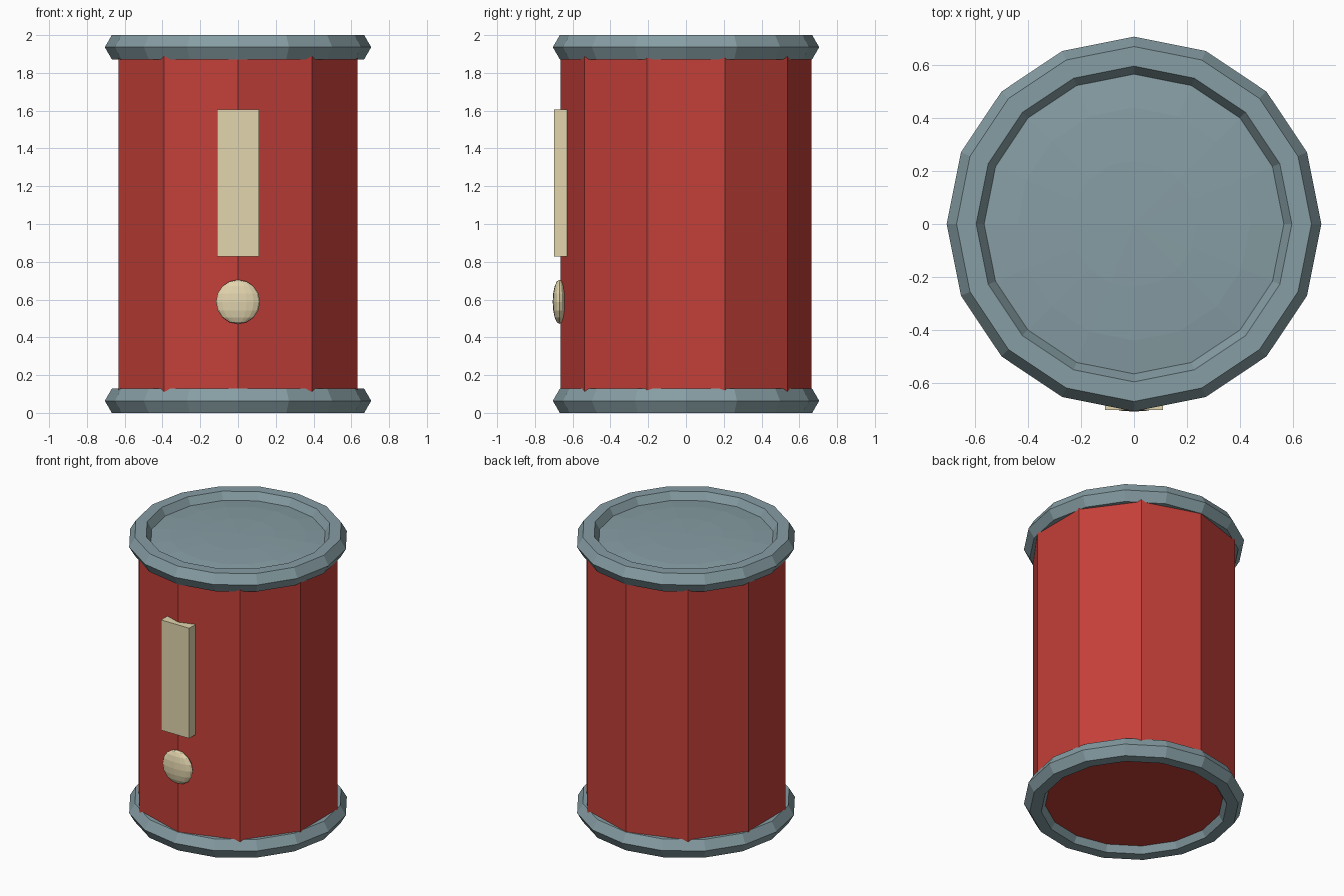
import bpy

if "Cube" in bpy.data.objects:
    bpy.data.objects.remove(bpy.data.objects["Cube"])


def material(name, rgb):
    m = bpy.data.materials.new(name)
    m.diffuse_color = (*rgb, 1)
    m.use_nodes = True
    m.node_tree.nodes["Principled BSDF"].inputs["Base Color"].default_value = m.diffuse_color
    return m


RED = material("red", (0.55, 0.05, 0.04))
STEEL = material("blue_grey", (0.24, 0.34, 0.37))
CREAM = material("cream", (0.76, 0.66, 0.42))


def finish(name, mat, scale=(1, 1, 1)):
    ob = bpy.context.object
    ob.name = name
    ob.scale = scale
    ob.data.materials.append(mat)
    return ob


# ten-sided drum body, corner facing the front
bpy.ops.mesh.primitive_cylinder_add(vertices=10, radius=0.665, depth=1.88, location=(0, 0, 0.985))
finish("body", RED)

# hexagonal-section hoops at both ends
for name, z in (("bottom_rim", 0.064), ("top_rim", 1.936)):
    bpy.ops.mesh.primitive_torus_add(major_segments=16, minor_segments=6,
                                     major_radius=0.631, minor_radius=0.074,
                                     location=(0, 0, z))
    finish(name, STEEL)

# shallow domed lid sunk inside the top rim
bpy.ops.mesh.primitive_uv_sphere_add(segments=16, ring_count=8, radius=1, location=(0, 0, 1.93))
finish("lid", STEEL, (0.62, 0.62, 0.045))

# front plate and round button
bpy.ops.mesh.primitive_cube_add(size=1, location=(0, -0.665, 1.217))
finish("front_plate", CREAM, (0.22, 0.07, 0.776))
bpy.ops.mesh.primitive_uv_sphere_add(segments=16, ring_count=8, radius=1, location=(0, -0.67, 0.588))
finish("front_button", CREAM, (0.117, 0.036, 0.117))
